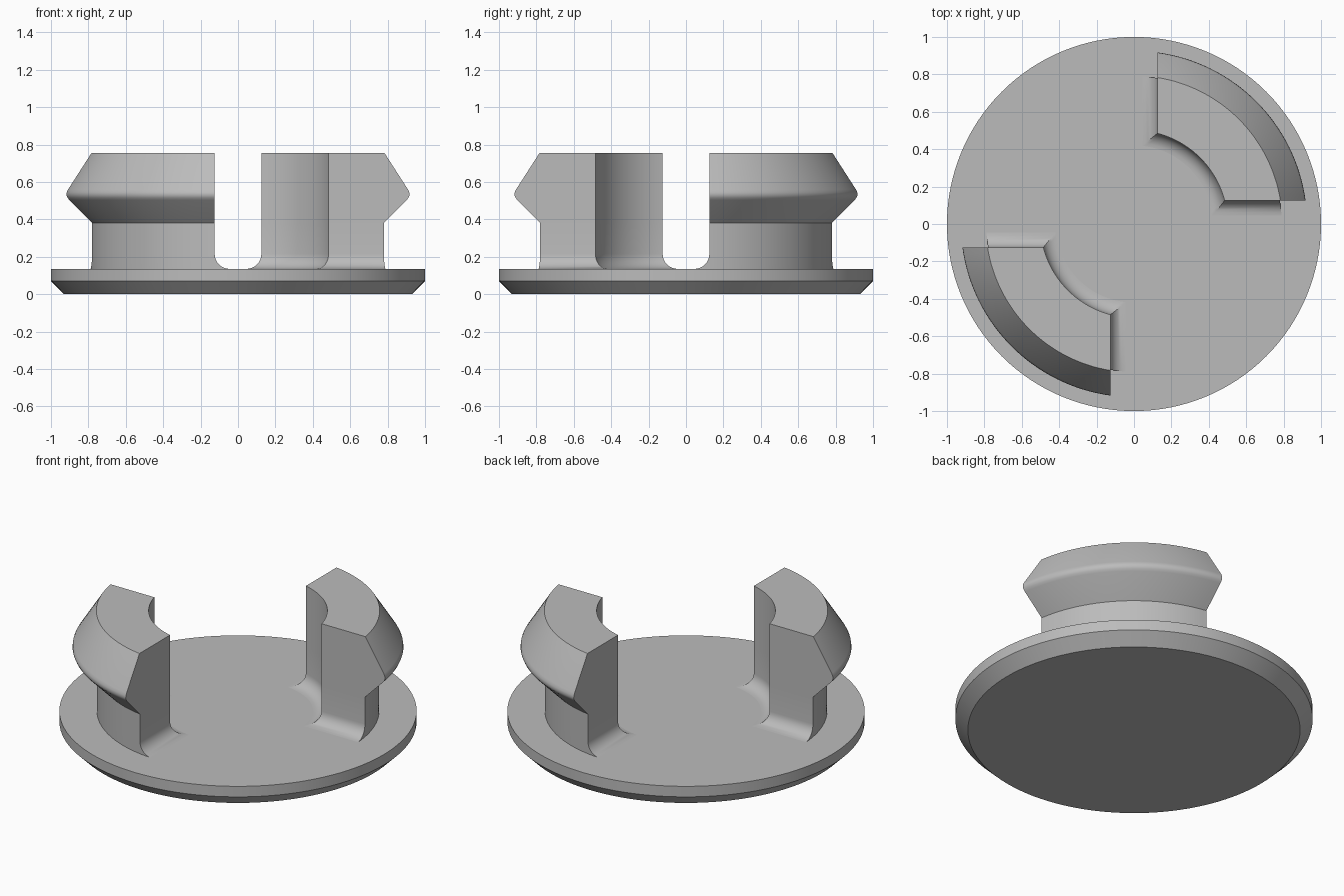
import bpy, bmesh
from math import sin, cos, asin, pi, radians

cube = bpy.data.objects.get("Cube")
if cube:
    bpy.data.objects.remove(cube)

grey = bpy.data.materials.new("plain grey")
grey.use_nodes = True
colour = (0.5, 0.5, 0.5, 1)
grey.diffuse_color = colour
grey.node_tree.nodes["Principled BSDF"].inputs["Base Color"].default_value = colour

DISC_TOP = 0.135
GAP = 0.125      # distance of the cut side faces from the axis planes
INNER = 0.5
NECK = 0.79
FILLET = 0.08
STEPS = 32


def make_object(name, bm, angle=30):
    bmesh.ops.recalc_face_normals(bm, faces=bm.faces)
    mesh = bpy.data.meshes.new(name)
    bm.to_mesh(mesh)
    bm.free()
    mesh.materials.append(grey)
    obj = bpy.data.objects.new(name, mesh)
    bpy.context.collection.objects.link(obj)
    bpy.ops.object.select_all(action="DESELECT")
    obj.select_set(True)
    bpy.context.view_layer.objects.active = obj
    bpy.ops.object.shade_smooth_by_angle(angle=radians(angle))
    return obj


def loft(name, rings):
    """Skin a stack of closed rings and cap both ends."""
    bm = bmesh.new()
    loops = [[bm.verts.new(p) for p in ring] for ring in rings]
    for low, high in zip(loops, loops[1:]):
        for i in range(len(low)):
            j = (i + 1) % len(low)
            bm.faces.new((low[i], low[j], high[j], high[i]))
    bm.faces.new(loops[0])
    bm.faces.new(loops[-1])
    return make_object(name, bm)


def circle(r, z, n=128):
    return [(r * cos(2 * pi * i / n), r * sin(2 * pi * i / n), z) for i in range(n)]


def arc(r, gap, z):
    start = asin(gap / r)
    span = pi / 2 - 2 * start
    return [(r * cos(start + span * i / STEPS), r * sin(start + span * i / STEPS), z)
            for i in range(STEPS + 1)]


def clip_section(z, outer, spread=0):
    """Quarter ring section; spread widens the inner and side faces."""
    gap = GAP - spread
    return arc(outer, gap, z) + arc(INNER - spread, gap, z)[::-1]


# Base disc with a chamfered lower rim
loft("base_disc", [circle(0.93, 0), circle(1, 0.07), circle(1, DISC_TOP)])

# Snap clips: filleted foot, straight neck, rounded barb, tapered tip
sections = [clip_section(DISC_TOP - 0.02, NECK, FILLET)]
for k in range(9):
    a = pi / 2 * k / 8
    sections.append(clip_section(DISC_TOP + FILLET * (1 - cos(a)), NECK,
                                 FILLET * (1 - sin(a))))
barb = [(0.38, 0.79), (0.503, 0.91), (0.515, 0.92), (0.53, 0.926),
        (0.545, 0.924), (0.56, 0.917), (0.755, 0.793)]
sections += [clip_section(z, r) for z, r in barb]

for name, turn in (("back_left_clip", 0), ("front_right_clip", pi)):
    loft(name, sections).rotation_euler.z = turn
